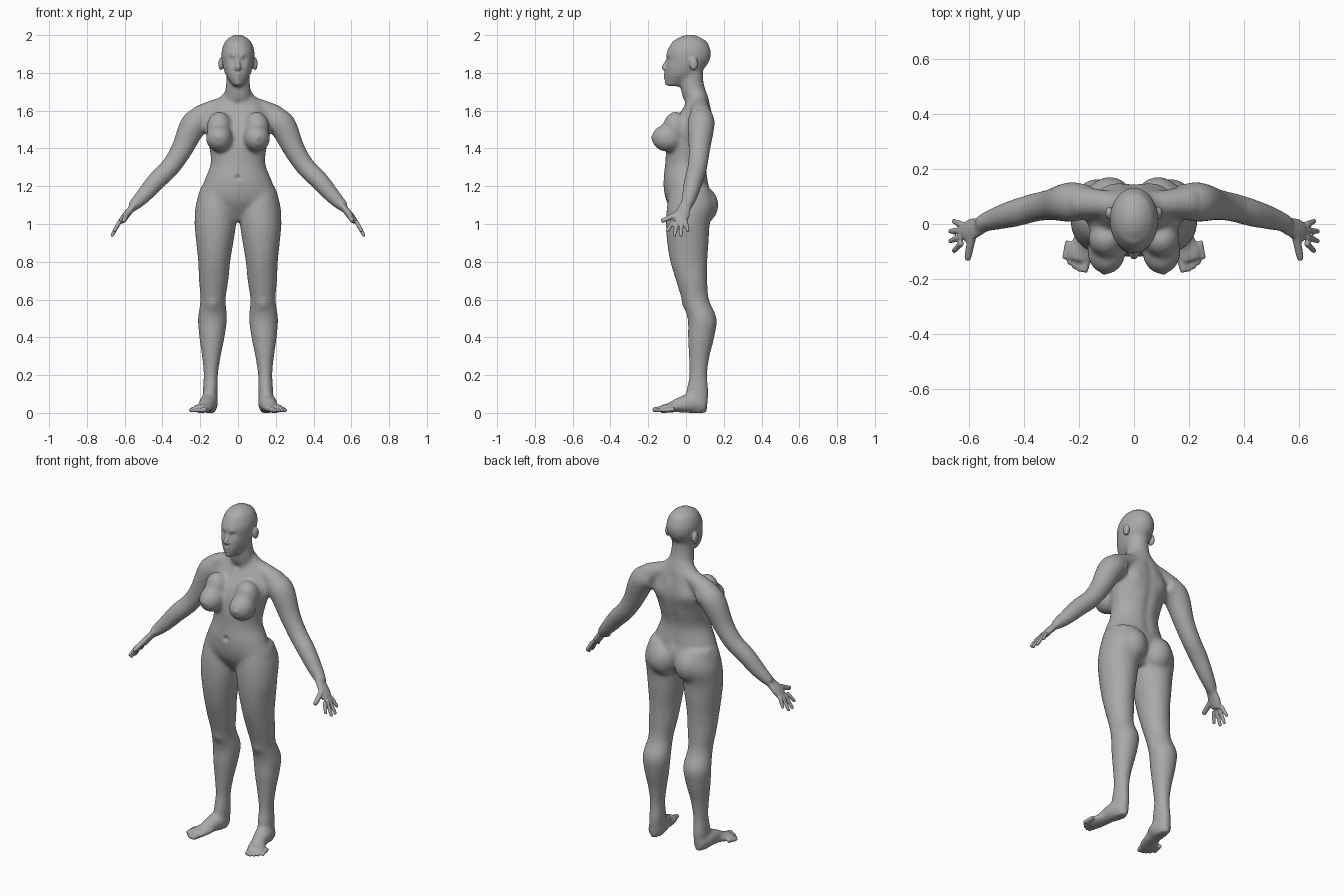
import bpy, bmesh, math
from mathutils import Vector, Matrix

cube = bpy.data.objects.get("Cube")
if cube:
    bpy.data.objects.remove(cube)

X, Y, Z = Matrix.Identity(3)


def smooth_rows(rows, steps=5):
    """Rows of numbers, blended by a curve that passes through each row."""
    rows = [Vector(row) for row in rows]
    padded = [rows[0], *rows, rows[-1]]
    result = []
    for before, start, end, after in zip(padded, padded[1:], padded[2:], padded[3:]):
        leave, arrive = (end - before) / 2, (after - start) / 2
        for step in range(steps):
            t = step / steps
            ease = t * t * (3 - 2 * t)
            result.append(start.lerp(end, ease) + leave * t * (1 - t) ** 2
                          - arrive * t * t * (1 - t))
    return result + [rows[-1]]


def skin(bm, rings, mirror):
    """Join rings of points into a closed tube, with a mirrored twin if wanted."""
    for side in (1, -1) if mirror else (1,):
        loops = [[bm.verts.new((p.x * side, p.y, p.z)) for p in ring] for ring in rings]
        for lower, upper in zip(loops, loops[1:]):
            for k in range(len(lower)):
                bm.faces.new((lower[k - 1], lower[k], upper[k], upper[k - 1]))
        bm.faces.new(loops[0])
        bm.faces.new(loops[-1])


def ellipse(center, across, along, sides=32):
    angles = [math.tau * k / sides for k in range(sides)]
    return [center + across * math.cos(a) + along * math.sin(a) for a in angles]


def column(bm, bottom, step, rows, place_x=None):
    """Evenly spaced level sections of (y, half width, half depth)."""
    levels = [(bottom + step * i, *row) for i, row in enumerate(rows)]
    rings = []
    for z, y, width, depth in smooth_rows(levels):
        x = place_x(z) if place_x else 0
        rings.append(ellipse(Vector((x, y, z)), X * width, Y * depth))
    skin(bm, rings, mirror=place_x is not None)


def limb(bm, rows, side=Y, wide=1, mirror=True):
    """Tube along a path of (x, y, z, radius), widened along one side."""
    rows = smooth_rows(rows)
    rings = []
    for i, row in enumerate(rows):
        ahead, behind = rows[min(i + 1, len(rows) - 1)], rows[max(i - 1, 0)]
        along = (ahead - behind).xyz.normalized()
        across = (side - along * side.dot(along)).normalized()
        rings.append(ellipse(row.xyz, across.cross(along) * row.w, across * row.w * wide))
    skin(bm, rings, mirror)


def digit(bm, base, tip, radius):
    """Finger or toe with a rounded tip."""
    base, tip = Vector(base), Vector(tip)
    limb(bm, [(*base, radius), (*base.lerp(tip, .9), radius * .8), (*tip, radius * .4)], side=X)


def ball(bm, center, radii):
    """Ellipsoid, paired when it lies off the middle."""
    x, y, z = center
    for place in {x, -x}:
        shape = Matrix.Translation((place, y, z)) @ Matrix.Diagonal((*radii, 1))
        bmesh.ops.create_icosphere(bm, subdivisions=4, radius=1, matrix=shape)


def fuse(bm, body, voxel, rounds):
    """Merge the overlapping volumes into one soft skin."""
    bmesh.ops.recalc_face_normals(bm, faces=bm.faces)
    bm.to_mesh(body.data)
    bm.free()
    bpy.context.view_layer.objects.active = body
    merge = body.modifiers.new("merge", 'REMESH')
    merge.mode, merge.voxel_size = 'VOXEL', voxel
    soften = body.modifiers.new("soften", 'SMOOTH')
    soften.factor, soften.iterations = .5, rounds
    for modifier in (merge.name, soften.name):
        bpy.ops.object.modifier_apply(modifier=modifier)


def sculpt(mesh, x, y, z, radius, push):
    """Press the skin back, or pull it forward where push is negative."""
    for place in {x, -x}:
        center = Vector((place, y, z))
        for vert in mesh.vertices:
            distance = (vert.co - center).length / radius
            if distance < 3:
                vert.co.y += push * math.exp(-distance ** 2)


body = bpy.data.objects.new("body", bpy.data.meshes.new("body"))
bpy.context.collection.objects.link(body)
bm = bmesh.new()

# Torso, from crotch to collar
column(bm, bottom=1.02, step=.1, rows=[
    (.02, .05, .06), (.015, .207, .118), (0, .182, .12), (0, .145, .11),
    (.015, .155, .118), (.035, .177, .113), (.06, .14, .073), (.06, .05, .04)])
# Neck
column(bm, bottom=1.6, step=.08, rows=[
    (.07, .07, .06), (.045, .07, .065), (.03, .062, .062), (.03, .06, .06)])
# Head, from chin to crown
column(bm, bottom=1.73, step=.06, rows=[
    (-.065, .025, .035), (-.025, .066, .087), (.005, .083, .11),
    (.015, .088, .118), (.02, .068, .09)])
ball(bm, center=(0, .02, 1.9), radii=(.088, .112, .103))
# Legs, from sole to hip
column(bm, bottom=0, step=.1, place_x=lambda z: .15 - .03 * z, rows=[
    (.06, .03, .05), (.06, .04, .06), (.065, .038, .048), (.07, .05, .055),
    (.08, .067, .07), (.085, .077, .077), (.05, .067, .072), (.03, .078, .083),
    (.015, .085, .098), (.01, .098, .11), (.01, .11, .116), (.025, .107, .125),
    (.02, .08, .1)])
# Sloping shoulders
limb(bm, [(0, .07, 1.64, .045), (.1, .075, 1.62, .047), (.2, .08, 1.57, .06)])
# Arms
limb(bm, [(.16, .08, 1.56, .06), (.23, .08, 1.53, .072), (.3, .07, 1.39, .057),
          (.36, .06, 1.3, .052), (.43, .04, 1.23, .05), (.5, .02, 1.15, .042),
          (.56, 0, 1.09, .03)])
# Palms
limb(bm, wide=2.2, rows=[
    (.54, 0, 1.11, .015), (.59, -.02, 1.05, .02), (.62, -.035, 1.01, .018)])
# Heels and insteps
limb(bm, side=X, rows=[
    (.15, .1, .035, .035), (.155, .03, .05, .05), (.17, -.04, .04, .04), (.19, -.11, .02, .02)])
# Forefeet
limb(bm, side=X, wide=2.2, rows=[
    (.16, -.03, .03, .02), (.19, -.1, .024, .024), (.2, -.14, .018, .02)])
# Breasts, upper chest and buttocks
ball(bm, center=(.1, -.097, 1.455), radii=(.07, .085, .073))
ball(bm, center=(.1, -.055, 1.51), radii=(.066, .066, .085))
ball(bm, center=(.088, .083, 1.1), radii=(.086, .088, .1))
fuse(bm, body, voxel=.01, rounds=10)

# Finer parts are added to the softened body
bm = bmesh.new()
bm.from_mesh(body.data)
# Fingers and thumbs
for i in range(4):
    middle = (i - 1.5) ** 2
    digit(bm, base=(.625, -.068 + .022 * i, 1.015), radius=.0115,
          tip=(.672 - .007 * middle, -.1 + .037 * i, .93 + .013 * middle))
digit(bm, base=(.585, -.03, 1.06), tip=(.605, -.13, 1.015), radius=.016)
# Toes, largest on the inside
for i in range(5):
    radius = .012 if i else .017
    x, y = .182 + .0175 * i, -.175 + .003 * i * i
    digit(bm, base=(x - .014, y + .065, .02), tip=(x, y, radius), radius=radius)
# Nose
limb(bm, mirror=False, side=X, rows=[
    (0, -.092, 1.88, .009), (0, -.106, 1.85, .011), (0, -.115, 1.83, .014), (0, -.108, 1.815, .01)])
ball(bm, center=(.012, -.107, 1.823), radii=(.009, .011, .008))
# Ears
ball(bm, center=(.09, .04, 1.848), radii=(.014, .023, .034))
fuse(bm, body, voxel=.0055, rounds=3)

# Soft sculpted features
features = {
    "eye_socket": (.034, -.1, 1.868, .018, .012),
    "eyeball": (.034, -.09, 1.864, .012, -.007),
    "brow": (.03, -.1, 1.89, .016, -.005),
    "cheek": (.05, -.08, 1.835, .022, -.004),
    "upper_lip": (0, -.11, 1.79, .013, -.008),
    "lower_lip": (0, -.11, 1.77, .012, -.008),
    "mouth_line": (.01, -.115, 1.78, .006, .004),
    "chin": (0, -.1, 1.745, .02, -.009),
    "navel": (0, -.12, 1.245, .013, .012),
    "breast_tip": (.11, -.18, 1.46, .012, -.005),
    "shoulder_blade": (.1, .14, 1.52, .05, .012),
    "kneecap": (.13, -.015, .57, .03, -.007),
    "collarbone": (.1, -.02, 1.62, .03, -.006),
    "throat": (0, -.01, 1.635, .018, .007),
}
for feature in features.values():
    sculpt(body.data, *feature)
# Groove of the spine
for i in range(11):
    sculpt(body.data, x=0, y=.125, z=1.22 + .04 * i, radius=.028, push=-.006)

# Plain grey skin
grey = bpy.data.materials.new("plain_grey")
grey.diffuse_color = (.4, .4, .4, 1)
grey.use_nodes = True
shader = grey.node_tree.nodes["Principled BSDF"]
shader.inputs["Base Color"].default_value = grey.diffuse_color
body.data.materials.append(grey)
body.data.shade_smooth()
